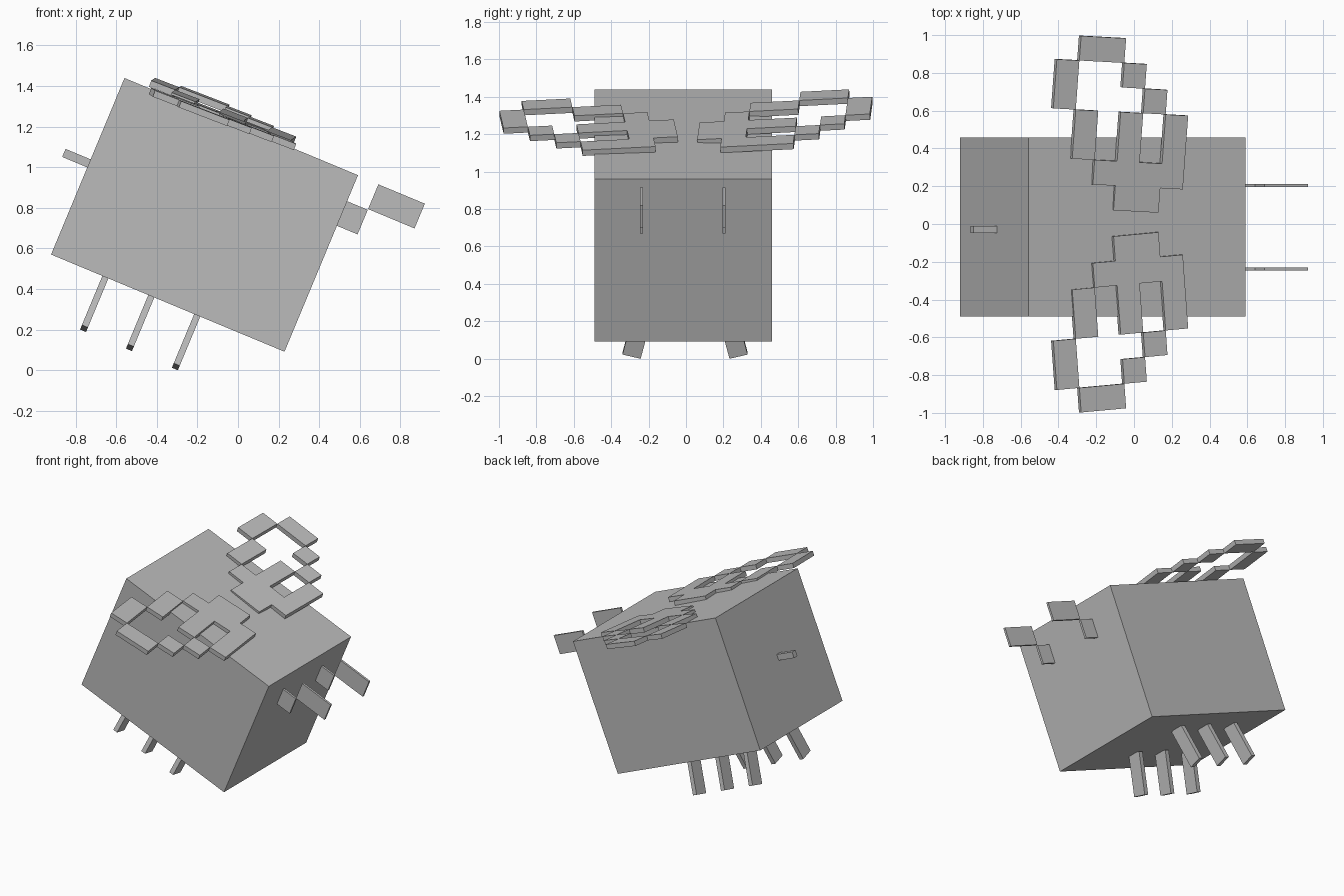
import bpy
from math import radians
from mathutils import Matrix, Vector

cube = bpy.data.objects.get("Cube")
if cube:
    bpy.data.objects.remove(cube, do_unlink=True)

grey = bpy.data.materials.new("plain grey")
grey.use_nodes = True
grey.diffuse_color = (0.5, 0.5, 0.5, 1)
grey.node_tree.nodes["Principled BSDF"].inputs["Base Color"].default_value = (0.5, 0.5, 0.5, 1)


def box(name, low, high, matrix):
    """Flat-shaded box between two corners, placed by a matrix."""
    bpy.ops.mesh.primitive_cube_add(size=1)
    obj = bpy.context.object
    obj.name = name
    low, high = Vector(low), Vector(high)
    fit = Matrix.Translation((low + high) / 2) @ Matrix.Diagonal((high - low).to_4d())
    obj.data.transform(matrix @ fit)
    obj.data.materials.append(grey)
    return obj


# Body, tipped nose-down along +x
tilt = Matrix.Translation((-0.165, -0.015, 0.765)) @ Matrix.Rotation(radians(22.6), 4, 'Y')
box("body", (-0.623, -0.474, -0.471), (0.623, 0.474, 0.471), tilt)

# Stinger at the tail
box("stinger", (-0.757, -0.033, -0.006), (-0.62, 0.005, 0.037), tilt)

for side, word in ((1, "left"), (-1, "right")):
    # Stepped feeler made of two thin plates
    y = side * 0.221 - 0.003
    box(word + "_feeler_base", (0.62, y - 0.008, 0.201), (0.733, y + 0.008, 0.332), tilt)
    box(word + "_feeler_tip", (0.733, y - 0.008, 0.336), (0.981, y + 0.008, 0.468), tilt)

    # Three legs splayed outwards
    for i in range(3):
        foot = Matrix.Translation((-0.333 + 0.245 * i, side * 0.286 + 0.01, -0.745))
        lean = Matrix.Rotation(radians(14 * side), 4, 'X')
        box(f"{word}_leg_{i + 1}", (-0.016, -0.05, 0), (0.016, 0.05, 0.29), tilt @ foot @ lean)

# Wing outline on a grid of cells: column, row, columns wide, rows long
PLATES = [(1, 0, 2, 1), (0, 1, 3, 1), (3, 1, 1, 3), (1, 2, 1, 2), (-1, 2, 1, 2),
          (2, 4, 1, 1), (1, 5, 1, 1), (-2, 4, 1, 2), (-1, 6, 2, 1)]


def wing(word, origin, across, outward):
    across, outward = Vector(across), Vector(outward)
    up = across.cross(outward).normalized()
    if up.z < 0:
        up.negate()
    frame = Matrix((across, outward, up)).transposed().to_4x4()
    frame = Matrix.Translation(origin) @ frame
    for i, (col, row, wide, long) in enumerate(PLATES):
        plate = box(f"{word}_wing_plate_{i + 1}", (col - 1, row, 0),
                    (col - 1 + wide, row + long, 0.033), frame)
        if frame.determinant() < 0:
            plate.data.flip_normals()


# Both wings roll the same way, so one rises outwards and the other drops
wing("left", (-0.12, 0.075, 1.232), (0.119, -0.0065, -0.046), (0.0095, 0.13, 0.0065))
wing("right", (-0.12, -0.065, 1.248), (0.119, 0.011, -0.046), (0.0095, -0.13, -0.0065))
